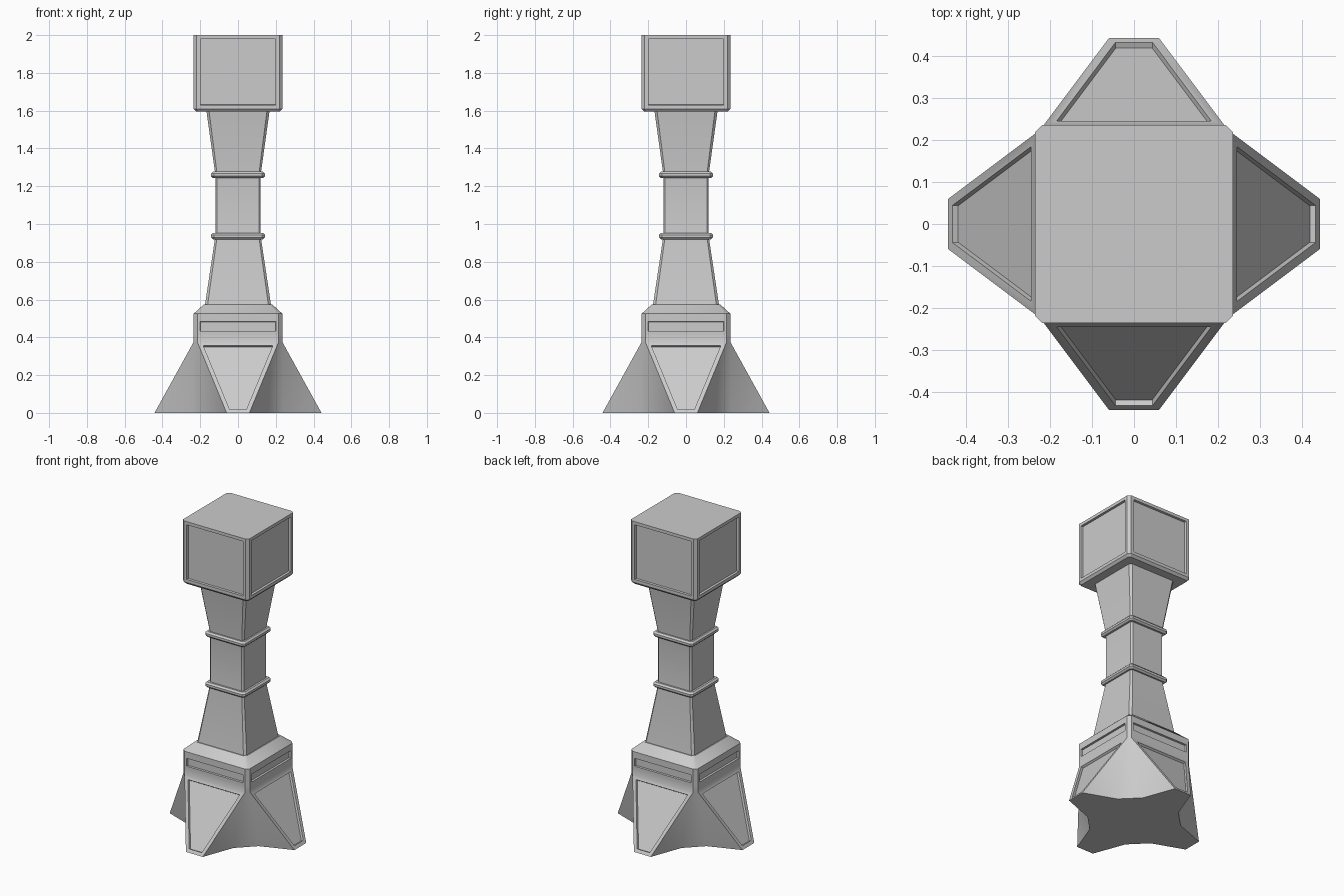
import bpy, bmesh, math

old = bpy.data.objects.get("Cube")
if old:
    bpy.data.objects.remove(old, do_unlink=True)

stone = bpy.data.materials.new("light_grey_stone")
stone.use_nodes = True
stone.diffuse_color = (0.6, 0.6, 0.6, 1)
stone.node_tree.nodes["Principled BSDF"].inputs["Base Color"].default_value = (0.6, 0.6, 0.6, 1)


def ring(bm, h, c, z):
    """Square of half width h with corners cut by c; corners start at each side."""
    verts = []
    for k in range(4):
        a = k * math.pi / 2
        for x, y in ((-h + c, -h), (h - c, -h)):
            verts.append(bm.verts.new((x * math.cos(a) - y * math.sin(a),
                                       x * math.sin(a) + y * math.cos(a), z)))
    return verts


def loft(bm, sections, caps=(True, True)):
    """Bridge rings given as (half width, corner cut, z); returns rows of faces."""
    rings = [ring(bm, *s) for s in sections]
    rows = []
    for a, b in zip(rings, rings[1:]):
        n = len(a)
        rows.append([bm.faces.new((a[i], a[(i + 1) % n], b[(i + 1) % n], b[i])) for i in range(n)])
    if caps[0]:
        bm.faces.new(rings[0][::-1])
    if caps[1]:
        bm.faces.new(rings[-1])
    return rings, rows


def recess(bm, faces, margin, depth):
    """Sink a framed panel into each face."""
    bmesh.ops.inset_individual(bm, faces=faces, thickness=margin, use_even_offset=True)
    bmesh.ops.inset_individual(bm, faces=faces, thickness=0.0015, depth=-depth, use_even_offset=True)


def finish(bm, name):
    bmesh.ops.recalc_face_normals(bm, faces=bm.faces)
    mesh = bpy.data.meshes.new(name)
    bm.to_mesh(mesh)
    bm.free()
    mesh.materials.append(stone)
    ob = bpy.data.objects.new(name, mesh)
    bpy.context.collection.objects.link(ob)
    bpy.ops.object.select_all(action='DESELECT')
    ob.select_set(True)
    bpy.context.view_layer.objects.active = ob
    bpy.ops.object.shade_smooth_by_angle(angle=math.radians(30))
    return ob


# Base: panelled band with a sloping shoulder, and four splayed feet
bm = bmesh.new()
rings, rows = loft(bm, [(0.235, 0.02, 0.375), (0.235, 0.02, 0.418), (0.235, 0.02, 0.498),
                        (0.235, 0.02, 0.525), (0.18, 0.015, 0.575)], caps=(False, True))
top = rings[0]
ground, feet = [], []
for k in range(4):
    a = k * math.pi / 2
    ground.append([bm.verts.new((x * math.cos(a) - y * math.sin(a),
                                 x * math.sin(a) + y * math.cos(a), 0))
                   for x, y in ((-0.135, -0.24), (-0.06, -0.442), (0.06, -0.442), (0.135, -0.24))])
for k in range(4):
    b0, a0, a1, b1 = ground[k]
    left, right, after = top[2 * k], top[2 * k + 1], top[(2 * k + 2) % 8]
    feet.append(bm.faces.new((a0, a1, right, left)))
    bm.faces.new((b0, a0, left))
    bm.faces.new((a1, b1, right))
    bm.faces.new((b1, ground[(k + 1) % 4][0], after, right))
bm.faces.new([v for g in ground for v in g][::-1])
bmesh.ops.recalc_face_normals(bm, faces=bm.faces)
recess(bm, feet, 0.022, 0.014)
recess(bm, rows[1][::2], 0.015, 0.012)
finish(bm, "splayed_base")

# Waisted shaft
bm = bmesh.new()
loft(bm, [(0.175, 0.014, 0.57), (0.12, 0.01, 0.936), (0.12, 0.01, 1.26), (0.168, 0.014, 1.605)])
finish(bm, "waisted_shaft")

# Collars around the waist
for name, z in (("lower_collar", 0.936), ("upper_collar", 1.26)):
    bm = bmesh.new()
    loft(bm, [(0.115, 0.01, z - 0.017), (0.132, 0.012, z - 0.017), (0.142, 0.014, z - 0.007),
              (0.142, 0.014, z + 0.007), (0.132, 0.012, z + 0.017), (0.115, 0.01, z + 0.017)])
    finish(bm, name)

# Head block with a sunken panel on each side
bm = bmesh.new()
rings, rows = loft(bm, [(0.222, 0.013, 1.595), (0.235, 0.016, 1.61), (0.235, 0.016, 2.0)])
bmesh.ops.recalc_face_normals(bm, faces=bm.faces)
recess(bm, rows[1][::2], 0.02, 0.014)
finish(bm, "head_block")
